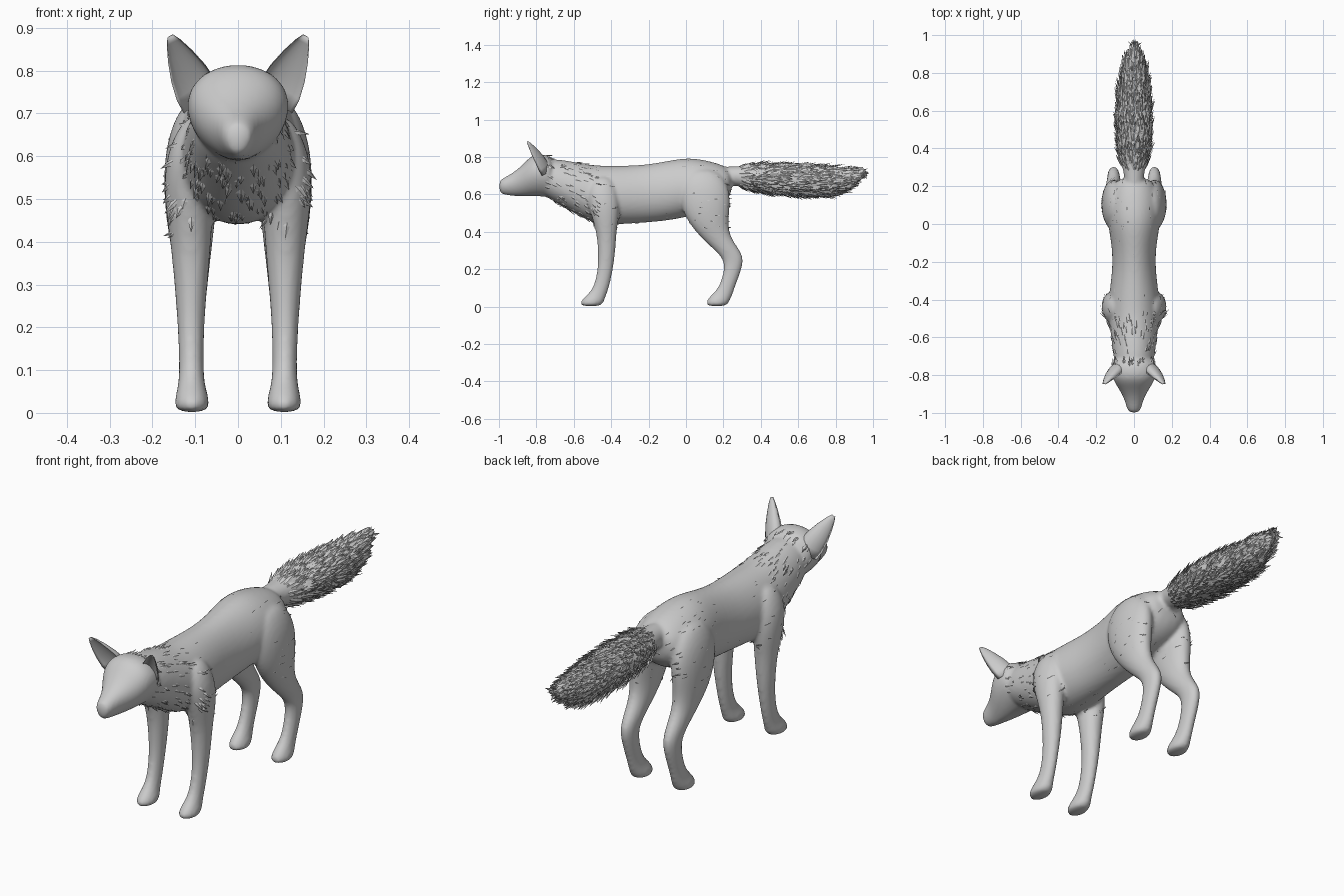
import bpy, bmesh, math, random
from mathutils import Vector

random.seed(4)
if "Cube" in bpy.data.objects:
    bpy.data.objects.remove(bpy.data.objects["Cube"])

grey = bpy.data.materials.new("pale grey")
grey.use_nodes = True
COLOUR = (0.6, 0.6, 0.6, 1)
grey.diffuse_color = COLOUR
grey.node_tree.nodes["Principled BSDF"].inputs["Base Color"].default_value = COLOUR


def make_object(name, bm, smooth=True):
    mesh = bpy.data.meshes.new(name)
    bmesh.ops.recalc_face_normals(bm, faces=bm.faces)
    bm.to_mesh(mesh)
    bm.free()
    mesh.materials.append(grey)
    for p in mesh.polygons:
        p.use_smooth = smooth
    obj = bpy.data.objects.new(name, mesh)
    bpy.context.collection.objects.link(obj)
    return obj


def skin(bm, rings):
    """Bridge rings of points into a closed tube."""
    loops = [[bm.verts.new(p) for p in ring] for ring in rings]
    n = len(loops[0])
    for a, b in zip(loops, loops[1:]):
        for i in range(n):
            j = (i + 1) % n
            bm.faces.new((a[i], a[j], b[j], b[i]))
    bm.faces.new(loops[0])
    bm.faces.new(loops[-1])


def circle(n=12):
    return [(math.cos(i * math.tau / n), math.sin(i * math.tau / n)) for i in range(n)]


def trunk(bm, sections, pinch=0.0):
    """Sections across y: (y, bottom, top, half width)."""
    skin(bm, [[(c * w * (1 + pinch * s), y, (lo + hi) / 2 + s * (hi - lo) / 2)
               for c, s in circle()] for y, lo, hi, w in sections])


def limb(bm, sections):
    """Sections across z: (z, front, back, inner, outer), built on both sides."""
    for side in (1, -1):
        skin(bm, [[(side * ((i + o) / 2 + c * (o - i) / 2), (f + b) / 2 + s * (b - f) / 2, z)
                   for c, s in circle()] for z, f, b, i, o in sections])


# Hide: head, torso, tail core and legs fused into one smooth skin
bm = bmesh.new()
trunk(bm, [(-1.0, .61, .675, .026), (-.975, .595, .69, .04), (-.92, .588, .72, .054),
           (-.87, .585, .765, .085), (-.82, .585, .82, .118), (-.76, .585, .82, .125),
           (-.70, .57, .80, .112)], pinch=0.18)
trunk(bm, [(-.80, .61, .79, .09), (-.70, .555, .795, .115), (-.60, .495, .78, .125),
           (-.50, .44, .76, .14), (-.40, .43, .76, .142), (-.25, .44, .76, .118),
           (-.12, .45, .78, .12), (0, .47, .805, .145), (.1, .50, .79, .15),
           (.19, .53, .765, .13), (.25, .60, .73, .08)], pinch=-0.08)
trunk(bm, [(.15, .65, .75, .05), (.25, .65, .75, .05), (.36, .62, .76, .08),
           (.5, .60, .765, .092), (.65, .59, .755, .09), (.78, .59, .745, .07),
           (.88, .64, .74, .045), (.94, .69, .74, .015)])
limb(bm, [(.70, -.49, -.40, .06, .12), (.62, -.54, -.36, .05, .168),
          (.52, -.52, -.35, .055, .178), (.40, -.48, -.37, .06, .16),
          (.30, -.472, -.375, .07, .15), (.20, -.472, -.388, .078, .142),
          (.10, -.495, -.41, .08, .138), (.06, -.535, -.425, .075, .142),
          (.03, -.567, -.435, .065, .15), (0, -.57, -.45, .065, .15)])
limb(bm, [(.74, .02, .16, .05, .12), (.66, -.04, .23, .04, .165),
          (.56, -.04, .245, .04, .178), (.46, .0, .23, .05, .172),
          (.38, .065, .235, .06, .157), (.31, .14, .285, .068, .147),
          (.26, .195, .312, .074, .142), (.20, .205, .30, .078, .14),
          (.10, .175, .262, .08, .138), (.06, .13, .25, .075, .142),
          (.03, .105, .235, .065, .15), (0, .105, .22, .065, .15)])
hide = make_object("hide", bm)
sub = hide.modifiers.new("round", 'SUBSURF')
sub.levels = 2
fuse = hide.modifiers.new("fuse", 'REMESH')
fuse.mode = 'VOXEL'
fuse.voxel_size = 0.009
fuse.use_smooth_shade = True
soften = hide.modifiers.new("soften", 'SMOOTH')
soften.iterations = 5
depsgraph = bpy.context.evaluated_depsgraph_get()
skin_mesh = bpy.data.meshes.new_from_object(hide.evaluated_get(depsgraph))
hide.modifiers.clear()
hide.data = skin_mesh

# Ears: cupped leaves leaning outward
for side, name in ((1, "left_ear"), (-1, "right_ear")):
    bm = bmesh.new()
    base, tip = Vector((.082, -.765, .72)), Vector((.158, -.85, .88))
    across, back = Vector((.88, -.1, -.42)), Vector((-.15, .85, .35))
    rings = []
    for t, w in ((0, .05), (.2, .052), (.45, .045), (.7, .032), (.9, .018), (1, .008)):
        ring = []
        for c, s in circle(16):
            depth = w * (0.95 * s if s > 0 else -0.6 * s)
            p = base.lerp(tip, t) + across * c * w + back * depth
            ring.append((side * p.x, p.y, p.z))
        rings.append(ring)
    skin(bm, rings)
    make_object(name, bm)

# Fur: pointed blades lying back along the hide
ZONES = {"tail_fur": (1500, .085, .011, .32), "ruff_fur": (260, .055, .008, .22),
         "coat_fur": (230, .045, .004, .12)}


def zone_of(p):
    if p.y > .27 and p.z > .5:
        return "tail_fur"
    if -.77 < p.y < -.48 and p.z > .46:
        return "ruff_fur"
    if -.48 < p.y < .27 and p.z > .42:
        return "coat_fur"
    return None


spots = {zone: [] for zone in ZONES}
for poly in skin_mesh.polygons:
    zone = zone_of(poly.center)
    if zone:
        spots[zone].append((poly.center.copy(), poly.normal.copy()))

for zone, (count, length, half, lift) in ZONES.items():
    bm = bmesh.new()
    for root, normal in random.choices(spots[zone], k=count):
        flow = Vector((random.uniform(-.15, .15), 1, random.uniform(-.15, .15)))
        if zone == "ruff_fur":
            flow.z -= 0.5
        flow -= normal * flow.dot(normal)
        if flow.length < 0.3:
            continue
        along = (flow.normalized() + normal * random.uniform(.4, 1.2) * lift).normalized()
        wide = along.cross(normal).normalized()
        size = length * random.uniform(.7, 1.15)
        if root.y > .85:
            size *= 0.7
        start = root - normal * 0.004
        mid = start + along * size * 0.45
        ridge = bm.verts.new(mid + normal * half * 0.4)
        rim = [bm.verts.new(p) for p in (start, mid + wide * half, start + along * size,
                                         mid - wide * half)]
        for i in range(4):
            bm.faces.new((rim[i], rim[(i + 1) % 4], ridge))
    make_object(zone, bm, smooth=False)
